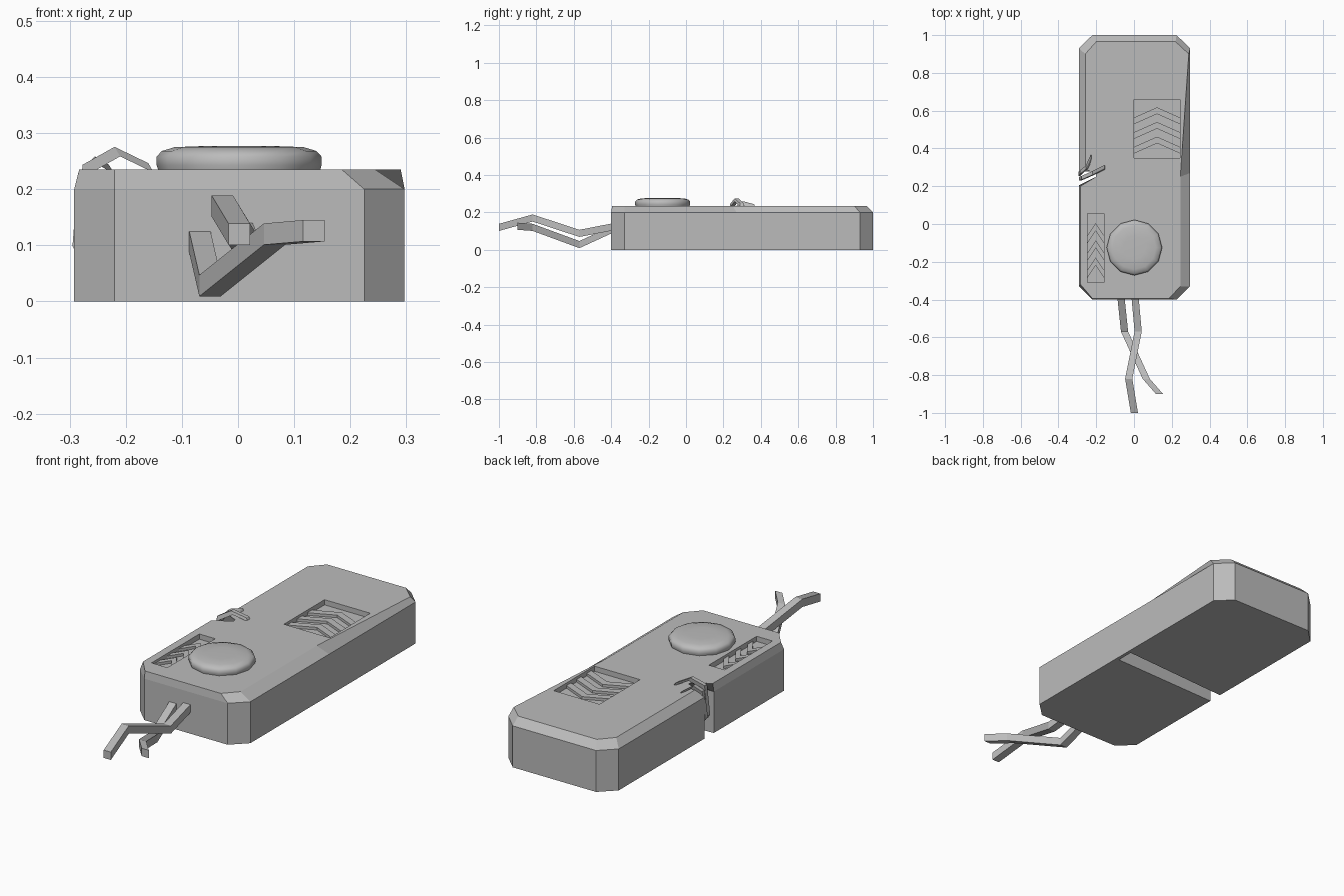
import bpy, bmesh, math
from mathutils import Vector

if "Cube" in bpy.data.objects:
    bpy.data.objects.remove(bpy.data.objects["Cube"], do_unlink=True)

grey = bpy.data.materials.new("plain grey")
grey.use_nodes = True
grey.diffuse_color = (0.5, 0.5, 0.5, 1)
grey.node_tree.nodes["Principled BSDF"].inputs["Base Color"].default_value = (0.5, 0.5, 0.5, 1)


def loft(name, rings):
    """Closed solid through rings with equal point counts."""
    bm = bmesh.new()
    loops = [[bm.verts.new(p) for p in ring] for ring in rings]
    for a, b in zip(loops, loops[1:]):
        for i in range(len(a)):
            j = (i + 1) % len(a)
            bm.faces.new((a[i], a[j], b[j], b[i]))
    bm.faces.new(loops[0][::-1])
    bm.faces.new(loops[-1])
    bmesh.ops.recalc_face_normals(bm, faces=bm.faces)
    mesh = bpy.data.meshes.new(name)
    bm.to_mesh(mesh)
    bm.free()
    mesh.materials.append(grey)
    obj = bpy.data.objects.new(name, mesh)
    bpy.context.collection.objects.link(obj)
    return obj


def level(outline, z):
    return [(x, y, z) for x, y in outline]


def wire(name, path, u, v):
    """Four-sided wire with a constant section spanned by u and v."""
    u, v = Vector(u) / 2, Vector(v) / 2
    return loft(name, [[Vector(p) + a * u + b * v for a, b in ((-1, -1), (1, -1), (1, 1), (-1, 1))]
                       for p in path])


# Body: chamfered box, uneven top bevel, break running in from the right side
TOP = 0.235
DEPTH = 0.025
base = [(-.22, -.4), (.225, -.4), (.297, -.33), (.297, .27), (.297, .93), (.225, 1),
        (-.22, 1), (-.292, .93), (-.292, .275), (.28, .31), (.28, .225), (-.292, .205), (-.292, -.33)]
crown = [(-.22, -.395), (.185, -.395), (.245, -.33), (.245, .25), (.29, .9), (.22, .965),
         (-.2, .965), (-.258, .9), (-.258, .29), (-.2, .265), (-.2, .25), (-.283, .2), (-.283, -.32)]
body = loft("body", [level(base, 0), level(base, .2), level(crown, TOP)])


def top_faces(bm):
    return [f for f in bm.faces if all(abs(v.co.z - TOP) < 1e-4 for v in f.verts)]


def panel(name, x0, x1, y0, y1, strips):
    """Sunken rectangle in the body top, with chevron strips."""
    bm = bmesh.new()
    bm.from_mesh(body.data)
    for co, no in (((x0, 0, 0), (1, 0, 0)), ((x1, 0, 0), (1, 0, 0)),
                   ((0, y0, 0), (0, 1, 0)), ((0, y1, 0), (0, 1, 0))):
        faces = top_faces(bm)
        edges = {e for f in faces for e in f.edges}
        verts = {v for f in faces for v in f.verts}
        bmesh.ops.bisect_plane(bm, geom=faces + list(edges) + list(verts), plane_co=co, plane_no=no)
    inside = []
    for f in top_faces(bm):
        c = f.calc_center_median()
        if x0 < c.x < x1 and y0 < c.y < y1:
            inside.append(f)
    made = bmesh.ops.extrude_face_region(bm, geom=inside)["geom"]
    bmesh.ops.delete(bm, geom=[f for f in inside if f.is_valid], context='FACES')
    bmesh.ops.translate(bm, verts=[v for v in made if isinstance(v, bmesh.types.BMVert)], vec=(0, 0, -DEPTH))
    bmesh.ops.recalc_face_normals(bm, faces=bm.faces)
    bm.to_mesh(body.data)
    bm.free()
    mid = (x0 + x1) / 2
    step = (y1 - y0) / (strips + 1)
    t, rise = step * .45, step * .7
    for i in range(strips):
        y = y0 + step * (i + .3)
        outline = [(x0, y), (mid, y + rise), (x1, y), (x1, y + t), (mid, y + rise + t), (x0, y + t)]
        loft(f"{name}_strip_{i + 1}", [level(outline, TOP - z) for z in (DEPTH + .002, DEPTH / 2)])


panel("large_panel", 0, .244, .35, .66, 3)
panel("small_panel", -.245, -.16, -.31, .055, 3)

# Round button
SIDES = 12
profile = [(.143, .23), (.147, .243), (.147, .258), (.138, .268), (.115, .275), (.06, .277)]
button = loft("button", [[(.002 + r * math.cos(math.tau * i / SIDES), -.125 + r * math.sin(math.tau * i / SIDES), z)
                          for i in range(SIDES)] for r, z in profile])
bpy.ops.object.select_all(action='DESELECT')
button.select_set(True)
bpy.context.view_layer.objects.active = button
bpy.ops.object.shade_smooth_by_angle(angle=math.radians(60))

# Loose wires at the front
across, up = (.038, 0, 0), (0, 0, .038)
wire("front_wire_low", [(-.07, -.38, .115), (-.05, -.57, .028), (.065, -.82, .12), (.135, -.9, .126)], across, up)
wire("front_wire_high", [(.005, -.38, .125), (.022, -.57, .088), (-.028, -.82, .17), (.002, -1, .12)], across, up)

# Broken wires at the side break
along, slant = (0, .02, 0), (-.01, 0, .017)
wire("side_wire_long", [(-.285, .24, .09), (-.272, .245, .235), (-.215, .27, .267), (-.155, .3, .238)], along, slant)
wire("side_wire_short", [(-.29, .265, .09), (-.28, .275, .22), (-.25, .3, .25), (-.225, .355, .235)], along, slant)
